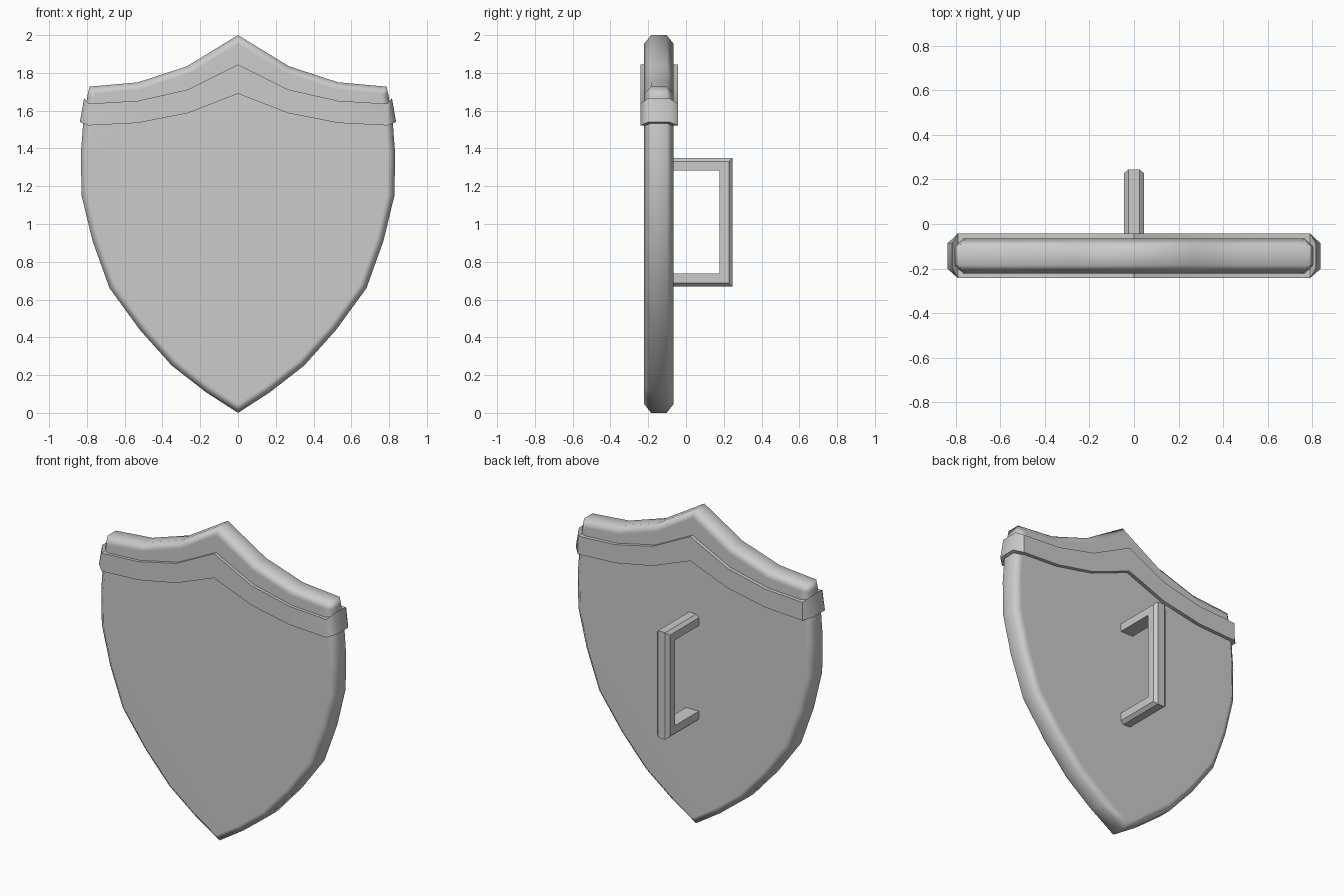
import bpy, bmesh
from mathutils import Vector

if "Cube" in bpy.data.objects:
    bpy.data.objects.remove(bpy.data.objects["Cube"])


def make_object(name, verts, faces, angle, weighted=False):
    mesh = bpy.data.meshes.new(name)
    mesh.from_pydata(verts, [], faces)
    bm = bmesh.new()
    bm.from_mesh(mesh)
    bmesh.ops.recalc_face_normals(bm, faces=bm.faces)
    bm.to_mesh(mesh)
    bm.free()
    obj = bpy.data.objects.new(name, mesh)
    bpy.context.collection.objects.link(obj)
    bpy.ops.object.select_all(action='DESELECT')
    obj.select_set(True)
    bpy.context.view_layer.objects.active = obj
    bpy.ops.object.shade_smooth_by_angle(angle=angle)
    if weighted:
        mod = obj.modifiers.new("weighted_normals", 'WEIGHTED_NORMAL')
        mod.keep_sharp = True
    return obj


def bridge(loops):
    """Quads joining consecutive closed loops of equal length."""
    n = len(loops[0])
    verts = [p for loop in loops for p in loop]
    faces = [(k * n + i, k * n + (i + 1) % n, (k + 1) * n + (i + 1) % n, (k + 1) * n + i)
             for k in range(len(loops) - 1) for i in range(n)]
    return verts, faces


def inset(points, d):
    """Mitred inward offset of a clockwise outline."""
    out = []
    for i, p in enumerate(points):
        a = (p - points[i - 1]).normalized()
        b = (points[(i + 1) % len(points)] - p).normalized()
        na, nb = Vector((a.y, -a.x)), Vector((b.y, -b.x))
        out.append(p + (na + nb) * (d / (1 + na.dot(nb))))
    return out


# Shield body: mirrored outline with chamfered rim
half = [(0.27, 1.835), (0.53, 1.75), (0.787, 1.727), (0.797, 1.68), (0.82, 1.53),
        (0.832, 1.37), (0.828, 1.15), (0.77, 0.91), (0.68, 0.66), (0.52, 0.44),
        (0.35, 0.25), (0.17, 0.11)]
outline = [Vector(p) for p in [(0, 2)] + half + [(0, 0)] + [(-x, z) for x, z in reversed(half)]]
inner = inset(outline, 0.04)
layers = [(inner, -0.222), (outline, -0.185), (outline, -0.102), (inner, -0.065)]
verts, faces = bridge([[(p.x, y, p.y) for p in pts] for pts, y in layers])
n = len(outline)
faces += [tuple(range(n)), tuple(range(3 * n, 4 * n))]
make_object("shield_body", verts, faces, 0.95, weighted=True)

# Band wrapped around the upper part
xs = [0, 0.265, 0.53, 0.79]


def band_loop(heights, end_x, end_z):
    side = list(zip(xs, heights))
    row = [(-x, z) for x, z in reversed(side[1:])] + side
    front = [(x, -0.242, z) for x, z in row]
    back = [(x, -0.042, z) for x, z in reversed(row)]
    right = [(end_x, -0.2, end_z), (end_x, -0.088, end_z)]
    left = [(-end_x, -0.088, end_z), (-end_x, -0.2, end_z)]
    return front + right + back + left


verts, faces = bridge([band_loop([1.69, 1.587, 1.535, 1.522], 0.837, 1.54),
                       band_loop([1.845, 1.712, 1.652, 1.637], 0.815, 1.665)])
for base in (0, 18):
    caps = [(i, i + 1, 14 - i, 15 - i) for i in range(6)] + [(6, 7, 8, 9), (15, 16, 17, 0)]
    faces += [tuple(base + i for i in cap) for cap in caps]
make_object("upper_band", verts, faces, 0.85, weighted=True)

# Rear handle: six-sided section swept along a square U
section = [(-0.025, 0), (0.025, 0), (0.045, 0.018), (0.045, 0.068), (-0.045, 0.068), (-0.045, 0.018)]
path = [(-0.1, 1.35, 0, -1), (0.245, 1.35, -1, -1), (0.245, 0.67, -1, 1), (-0.1, 0.67, 0, 1)]
verts, faces = bridge([[(x, y + d * dy, z + d * dz) for x, d in section] for y, z, dy, dz in path])
faces += [tuple(range(6)), tuple(range(18, 24))]
make_object("rear_handle", verts, faces, 0.5)
